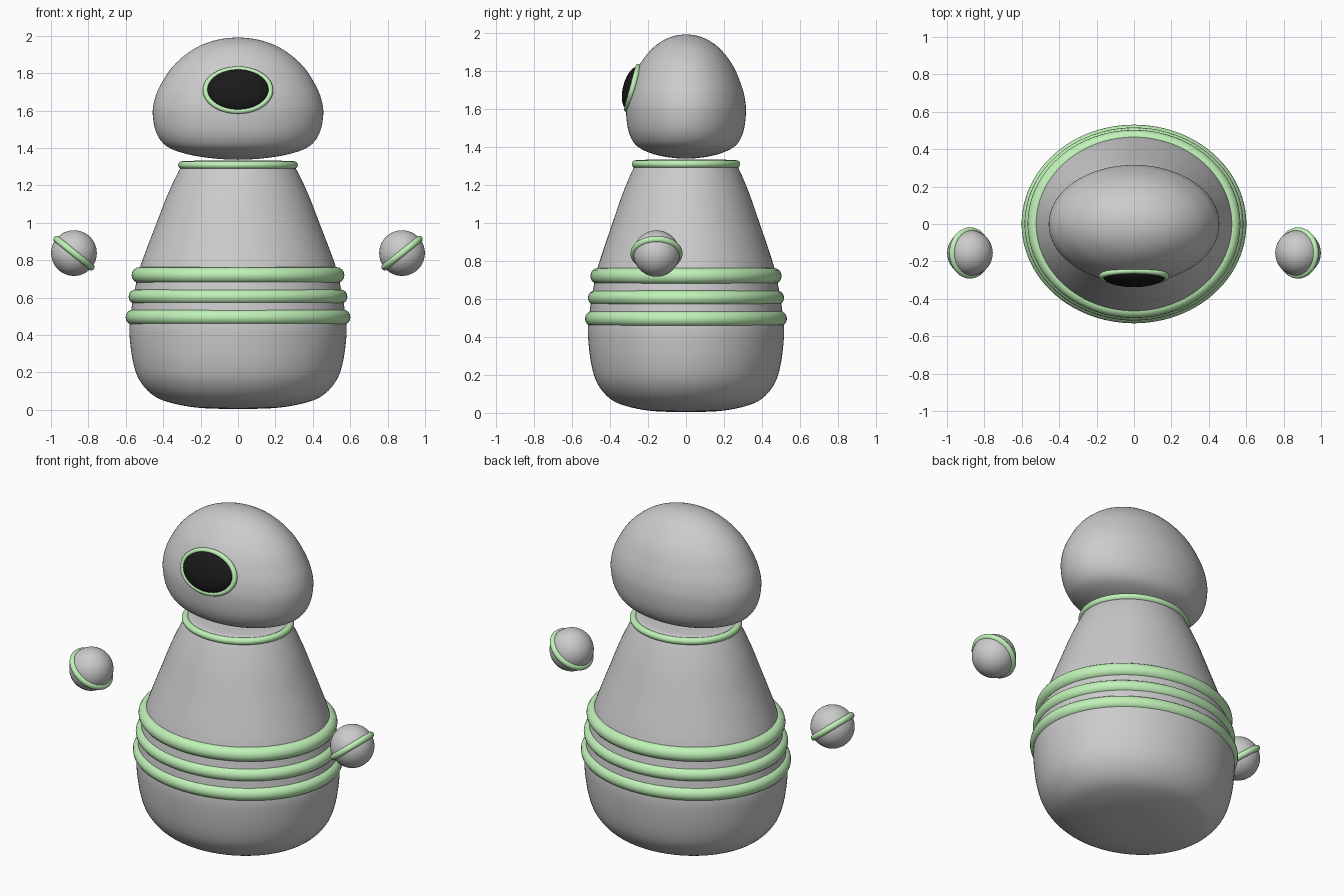
import bpy, bmesh
from math import sin, cos, pi, radians, hypot
from mathutils import Matrix, Vector

if "Cube" in bpy.data.objects:
    bpy.data.objects.remove(bpy.data.objects["Cube"])


def material(name, rgb):
    m = bpy.data.materials.new(name)
    m.diffuse_color = (*rgb, 1)
    m.use_nodes = True
    m.node_tree.nodes["Principled BSDF"].inputs["Base Color"].default_value = m.diffuse_color
    return m


GREEN = material("green", (0.53, 0.89, 0.48))
BLACK = material("black", (0.01, 0.01, 0.01))


def finish(name, bm, mat=None, matrix=None):
    bmesh.ops.recalc_face_normals(bm, faces=bm.faces)
    for f in bm.faces:
        f.smooth = True
    me = bpy.data.meshes.new(name)
    bm.to_mesh(me)
    bm.free()
    ob = bpy.data.objects.new(name, me)
    bpy.context.collection.objects.link(ob)
    if mat:
        me.materials.append(mat)
    if matrix:
        ob.matrix_world = matrix
    return ob


def smooth_profile(pts, steps=5):
    # Catmull-Rom curve through the profile points
    p = [Vector(q) for q in pts]
    p = [Vector((-p[1].x, p[1].y))] + p + [Vector((-p[-2].x, p[-2].y))]
    out = []
    for a, b, c, d in zip(p, p[1:], p[2:], p[3:]):
        for i in range(steps):
            t = i / steps
            out.append(0.5 * (2 * b + (c - a) * t + (2 * a - 5 * b + 4 * c - d) * t * t
                              + (3 * b - a - 3 * c + d) * t ** 3))
    return out + [p[-2]]


def lathe(name, pts, depth, n=96):
    # Turned form with an elliptical section; first and last point lie on the axis
    prof = smooth_profile(pts)
    bm = bmesh.new()
    rows = [[bm.verts.new((r.x * cos(2 * pi * i / n), depth * r.x * sin(2 * pi * i / n), r.y))
             for i in range(n)] for r in prof[1:-1]]
    low, high = (bm.verts.new((0, 0, prof[k].y)) for k in (0, -1))
    for i in range(n):
        j = (i + 1) % n
        for a, b in zip(rows, rows[1:]):
            bm.faces.new((a[i], a[j], b[j], b[i]))
        bm.faces.new((low, rows[0][j], rows[0][i]))
        bm.faces.new((high, rows[-1][i], rows[-1][j]))
    return finish(name, bm)


def ring(name, rx, ry, tube, matrix, n=96, k=16):
    # Elliptical ring with a round tube
    bm = bmesh.new()
    rows = []
    for i in range(n):
        c, s = cos(2 * pi * i / n), sin(2 * pi * i / n)
        l = hypot(ry * c, rx * s)
        nx, ny = ry * c / l, rx * s / l
        rows.append([bm.verts.new((rx * c + nx * tube * cos(a), ry * s + ny * tube * cos(a),
                                   tube * sin(a)))
                     for a in (2 * pi * j / k for j in range(k))])
    for i in range(n):
        a, b = rows[i], rows[(i + 1) % n]
        for j in range(k):
            m = (j + 1) % k
            bm.faces.new((a[j], b[j], b[m], a[m]))
    return finish(name, bm, GREEN, matrix)


def ball(name, size, matrix, mat=None):
    bm = bmesh.new()
    bmesh.ops.create_uvsphere(bm, u_segments=48, v_segments=32, radius=1)
    bmesh.ops.scale(bm, vec=size, verts=bm.verts)
    return finish(name, bm, mat, matrix)


# Body
lathe("body", [(0, 0.005), (0.2, 0.01), (0.35, 0.035), (0.45, 0.075), (0.525, 0.155),
               (0.562, 0.26), (0.58, 0.4), (0.577, 0.48), (0.56, 0.6), (0.527, 0.75),
               (0.485, 0.87), (0.435, 1.0), (0.385, 1.13), (0.345, 1.22), (0.312, 1.285),
               (0.29, 1.32), (0.25, 1.331), (0.12, 1.333), (0, 1.333)], 0.888)

# Body rings and collar
for name, rx, ry, tube, z in (("waist_ring_upper", 0.526, 0.46, 0.043, 0.72),
                              ("waist_ring_middle", 0.546, 0.477, 0.039, 0.605),
                              ("waist_ring_lower", 0.56, 0.49, 0.041, 0.495),
                              ("collar_ring", 0.3, 0.265, 0.02, 1.309)):
    ring(name, rx, ry, tube, Matrix.Translation((0, 0, z)))

# Head
lathe("head", [(0, 1.337), (0.12, 1.343), (0.24, 1.36), (0.34, 1.388), (0.4, 1.425),
               (0.44, 1.49), (0.456, 1.58), (0.448, 1.65), (0.42, 1.725), (0.35, 1.835),
               (0.24, 1.927), (0.12, 1.976), (0, 1.99)], 0.692)

# Eye, tilted to follow the head
eye = Matrix.Translation((0, -0.281, 1.709)) @ Matrix.Rotation(radians(75), 4, 'X')
ball("eye_lens", (0.167, 0.115, 0.05), eye, BLACK)
ring("eye_rim", 0.173, 0.116, 0.015, eye)

# Floating hands with slanted bands
for side, s in (("left", -1), ("right", 1)):
    place = Matrix.Translation((s * 0.877, -0.155, 0.838))
    ball(side + "_hand", (0.122,) * 3, place)
    ring(side + "_hand_band", 0.119, 0.119, 0.018,
         place @ Matrix.Rotation(radians(-38.8 * s), 4, 'Y'), 64)
